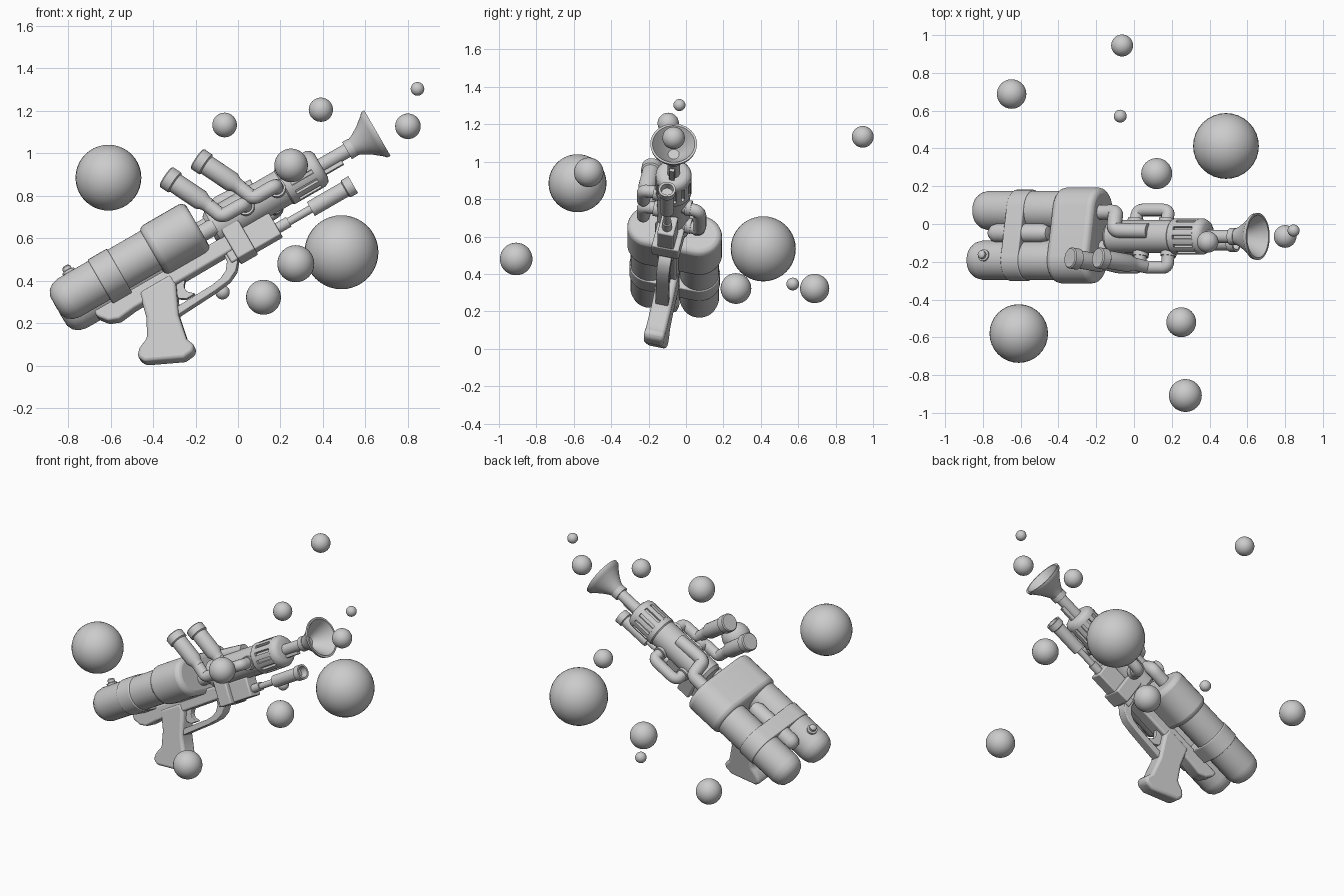
import bpy, bmesh, math
from mathutils import Matrix, Vector

# Gun frame: local x along the barrel, y sideways, z up; pitched 30 degrees and rolled
GUN = (Matrix.Translation((-0.21, -0.066, 0.595))
       @ Matrix.Rotation(math.radians(-30), 4, 'Y')
       @ Matrix.Rotation(math.radians(-13), 4, 'X'))


def finish(name, bm, bevel=0.0, mat=GUN):
    bmesh.ops.recalc_face_normals(bm, faces=bm.faces)
    me = bpy.data.meshes.new(name)
    bm.to_mesh(me)
    bm.free()
    ob = bpy.data.objects.new(name, me)
    bpy.context.collection.objects.link(ob)
    ob.matrix_world = mat
    if bevel:
        m = ob.modifiers.new("bevel", 'BEVEL')
        m.width, m.segments, m.limit_method = bevel, 3, 'ANGLE'
        m.angle_limit = math.radians(35)
    bpy.ops.object.select_all(action='DESELECT')
    ob.select_set(True)
    bpy.context.view_layer.objects.active = ob
    bpy.ops.object.shade_smooth_by_angle(angle=math.radians(38))
    return ob


def extrude(name, pts, lo, hi, bevel=0.0, along='y'):
    bm = bmesh.new()
    to3 = (lambda p, t: (p[0], t, p[1])) if along == 'y' else (lambda p, t: (t, p[0], p[1]))
    f = bm.faces.new([bm.verts.new(to3(p, lo)) for p in pts])
    d = Vector(to3((0, 0), hi - lo))
    ext = bmesh.ops.extrude_face_region(bm, geom=[f], use_keep_orig=True)
    bmesh.ops.translate(bm, vec=d, verts=[v for v in ext['geom'] if isinstance(v, bmesh.types.BMVert)])
    return finish(name, bm, bevel)


def box(name, a0, a1, c0, c1, half, bevel=0.008):
    return extrude(name, [(a0, c0), (a1, c0), (a1, c1), (a0, c1)], -half, half, bevel)


def lathe(name, prof, origin=(0, 0, 0), direction=(1, 0, 0), n=40):
    bm = bmesh.new()
    rings = []
    for t, r in prof:
        if r == 0:
            rings.append([bm.verts.new((0, 0, t))] * n)
        else:
            rings.append([bm.verts.new((r * math.cos(2 * math.pi * i / n),
                                        r * math.sin(2 * math.pi * i / n), t)) for i in range(n)])
    for p, q in zip(rings, rings[1:]):
        for i in range(n):
            j = (i + 1) % n
            bm.faces.new(list(dict.fromkeys([p[i], p[j], q[j], q[i]])))
    rot = Vector((0, 0, 1)).rotation_difference(Vector(direction)).to_matrix().to_4x4()
    return finish(name, bm, 0, GUN @ Matrix.Translation(origin) @ rot)


def pipe(name, pts, r):
    cu = bpy.data.curves.new(name, 'CURVE')
    cu.dimensions = '3D'
    cu.bevel_depth, cu.bevel_resolution, cu.use_fill_caps = r, 6, True
    s = cu.splines.new('NURBS')
    s.points.add(len(pts) - 1)
    for p, co in zip(s.points, pts):
        p.co = (*co, 1)
    s.order_u, s.use_endpoint_u, s.resolution_u = 3, True, 8
    ob = bpy.data.objects.new(name, cu)
    bpy.context.collection.objects.link(ob)
    ob.matrix_world = GUN


def stadium(name, r, a0, a1, bevel):
    pts = []
    for side, start in ((0.135, -90), (-0.135, 90)):
        for k in range(17):
            t = math.radians(start + k * 180 / 16)
            pts.append((side + r * math.cos(t), 0.025 + r * math.sin(t)))
    extrude(name, pts, a0, a1, bevel, 'x')


# Twin tanks, strap and front manifold
for name, b in (("tank_near", -0.135), ("tank_far", 0.135)):
    lathe(name, [(-0.72, 0), (-0.718, 0.05), (-0.705, 0.077), (-0.68, 0.096), (-0.645, 0.105),
                 (-0.1, 0.105), (-0.1, 0)], (0, b, 0.025))
stadium("tank_strap", 0.111, -0.48, -0.375, 0.006)
stadium("tank_manifold", 0.122, -0.2, 0.05, 0.03)
lathe("centre_bottle", [(-0.6, 0), (-0.593, 0.025), (-0.575, 0.043), (-0.55, 0.05), (-0.27, 0.05),
                        (-0.235, 0.036), (-0.225, 0)], (0, 0, 0.08))
lathe("tank_valve", [(0.11, 0.032), (0.138, 0.032), (0.142, 0.022), (0.158, 0.022), (0.166, 0.014),
                     (0.168, 0)], (-0.585, -0.133, 0), (0, 0, 1), 12)

# Frame, receiver and clamp
extrude("lower_frame", [(-0.575, -0.07), (-0.575, -0.1), (-0.54, -0.145), (-0.49, -0.165),
                        (-0.4, -0.155), (0.15, -0.15), (0.15, -0.07)], -0.05, 0.05, 0.012)
box("receiver_block", 0.1, 0.37, -0.2, -0.08, 0.045)
box("receiver_clamp", 0.135, 0.228, -0.205, -0.035, 0.075)

# Grip, trigger and guard
extrude("grip", [(-0.345, -0.1), (-0.375, -0.22), (-0.42, -0.31), (-0.475, -0.333), (-0.505, -0.365),
                 (-0.49, -0.405), (-0.32, -0.487), (-0.265, -0.482), (-0.245, -0.455), (-0.262, -0.41),
                 (-0.238, -0.29), (-0.175, -0.15), (-0.175, -0.1)], -0.055, 0.055, 0.018)
extrude("trigger", [(-0.2, -0.14), (-0.12, -0.14), (-0.15, -0.18), (-0.15, -0.205), (-0.12, -0.235),
                    (-0.17, -0.235), (-0.2, -0.215)], -0.018, 0.018, 0.004)
extrude("trigger_guard", [(-0.25, -0.287), (-0.03, -0.275), (0.05, -0.265), (0.1, -0.24), (0.13, -0.205),
                          (0.14, -0.13), (0.09, -0.13), (0.085, -0.18), (0.06, -0.215), (0.02, -0.235),
                          (-0.03, -0.243), (-0.25, -0.25)], -0.035, 0.035, 0.005)

# Main body, fluted head and flared nozzle
lathe("main_body", [(0.09, 0), (0.09, 0.07), (0.11, 0.088), (0.5, 0.088), (0.5, 0)])
lathe("body_neck", [(0, 0.04), (0.12, 0.04)], (0, -0.06, -0.01))
lathe("head_rear_ring", [(0.49, 0), (0.49, 0.09), (0.497, 0.096), (0.53, 0.096), (0.53, 0)])
flutes = []
for i in range(12):
    for d, r in ((-9, 0.096), (0, 0.097), (9, 0.096), (9.5, 0.08), (20.5, 0.08)):
        t = math.radians(i * 30 + d)
        flutes.append((r * math.cos(t), r * math.sin(t)))
extrude("fluted_head", flutes, 0.525, 0.65, 0, 'x')
lathe("head_front_ring", [(0.645, 0), (0.645, 0.096), (0.665, 0.096), (0.685, 0.085), (0.695, 0.065), (0.695, 0)])
lathe("nozzle_tube", [(0.68, 0.034), (0.835, 0.034), (0.835, 0.046), (0.868, 0.046), (0.868, 0)])
lathe("nozzle_flare", [(0.865, 0), (0.865, 0.042), (0.89, 0.052), (0.93, 0.077), (0.97, 0.109), (0.982, 0.122),
                       (1.0, 0.125), (1.0, 0.113), (0.96, 0.087), (0.91, 0.05), (0.89, 0.03), (0.89, 0)])
box("nozzle_rail", 0.69, 0.79, -0.05, -0.025, 0.014, 0.004)

# Lower barrel
lathe("lower_rod", [(0.36, 0.026), (0.43, 0.026), (0.43, 0.019), (0.56, 0.019)], (0, 0, -0.157))
lathe("lower_barrel", [(0.55, 0), (0.55, 0.038), (0.735, 0.038), (0.74, 0.046), (0.78, 0.046),
                       (0.78, 0.034), (0.74, 0.03), (0.74, 0)], (0, 0, -0.157))

# Two upright canisters with feed pipes into the body
for i in range(2):
    s = 0.17 * i
    top, foot = Vector((0.035 + s, -0.182, 0.287)), Vector((0.14 + s, -0.167, 0.07))
    lathe(f"canister_{i + 1}", [(0, 0), (0, 0.05), (0.006, 0.056), (0.05, 0.056), (0.056, 0.048),
                                (0.2, 0.048), (0.225, 0.036), (0.25, 0.034), (0.25, 0)], top, foot - top)
    pipe(f"canister_pipe_{i + 1}", [(0.135 + s, -0.167, 0.08), (0.155 + s, -0.166, 0.03), (0.17 + s, -0.165, -0.012),
                                    (0.23 + s, -0.165, -0.012), (0.29 + s, -0.165, -0.012),
                                    (0.29 + s, -0.11, -0.01), (0.29 + s, -0.05, 0)], 0.034)
    lathe(f"pipe_collar_{i + 1}", [(0.075, 0), (0.075, 0.042), (0.105, 0.042), (0.105, 0)],
          (0.29 + s, 0, -0.01), (0, -1, 0))

# Far side loop and the fat supply pipe over the top
pipe("far_loop", [(0.22, 0.04, -0.03), (0.22, 0.1, -0.04), (0.22, 0.155, -0.045), (0.31, 0.155, -0.045),
                  (0.41, 0.155, -0.045), (0.41, 0.1, -0.04), (0.41, 0.04, -0.03)], 0.034)
for i, a in enumerate((0.22, 0.41)):
    lathe(f"far_collar_{i + 1}", [(0.075, 0), (0.075, 0.042), (0.105, 0.042), (0.105, 0)],
          (a, 0, -0.035), (0, 1, 0))
pipe("supply_pipe", [(0.03, 0.12, 0.05), (0.09, 0.12, 0.05), (0.15, 0.12, 0.055), (0.16, 0.07, 0.08),
                     (0.17, 0.012, 0.088), (0.25, 0.012, 0.085), (0.37, 0.012, 0.075)], 0.04)

# Floating bubbles: x, y, z, radius
bubbles = [(-0.61, -0.58, 0.885, 0.155), (0.487, 0.413, 0.534, 0.174), (-0.063, 0.945, 1.133, 0.058),
           (0.39, -0.095, 1.205, 0.057), (0.8, -0.066, 1.127, 0.06), (0.845, -0.035, 1.303, 0.032),
           (0.25, -0.52, 0.943, 0.079), (0.272, -0.908, 0.48, 0.087), (0.12, 0.267, 0.322, 0.082),
           (-0.073, 0.571, 0.346, 0.034), (-0.648, 0.688, 0.322, 0.078)]
for i, (x, y, z, r) in enumerate(bubbles):
    bm = bmesh.new()
    bmesh.ops.create_uvsphere(bm, u_segments=32, v_segments=20, radius=r)
    finish(f"bubble_{i + 1}", bm, 0, Matrix.Translation((x, y, z)))
